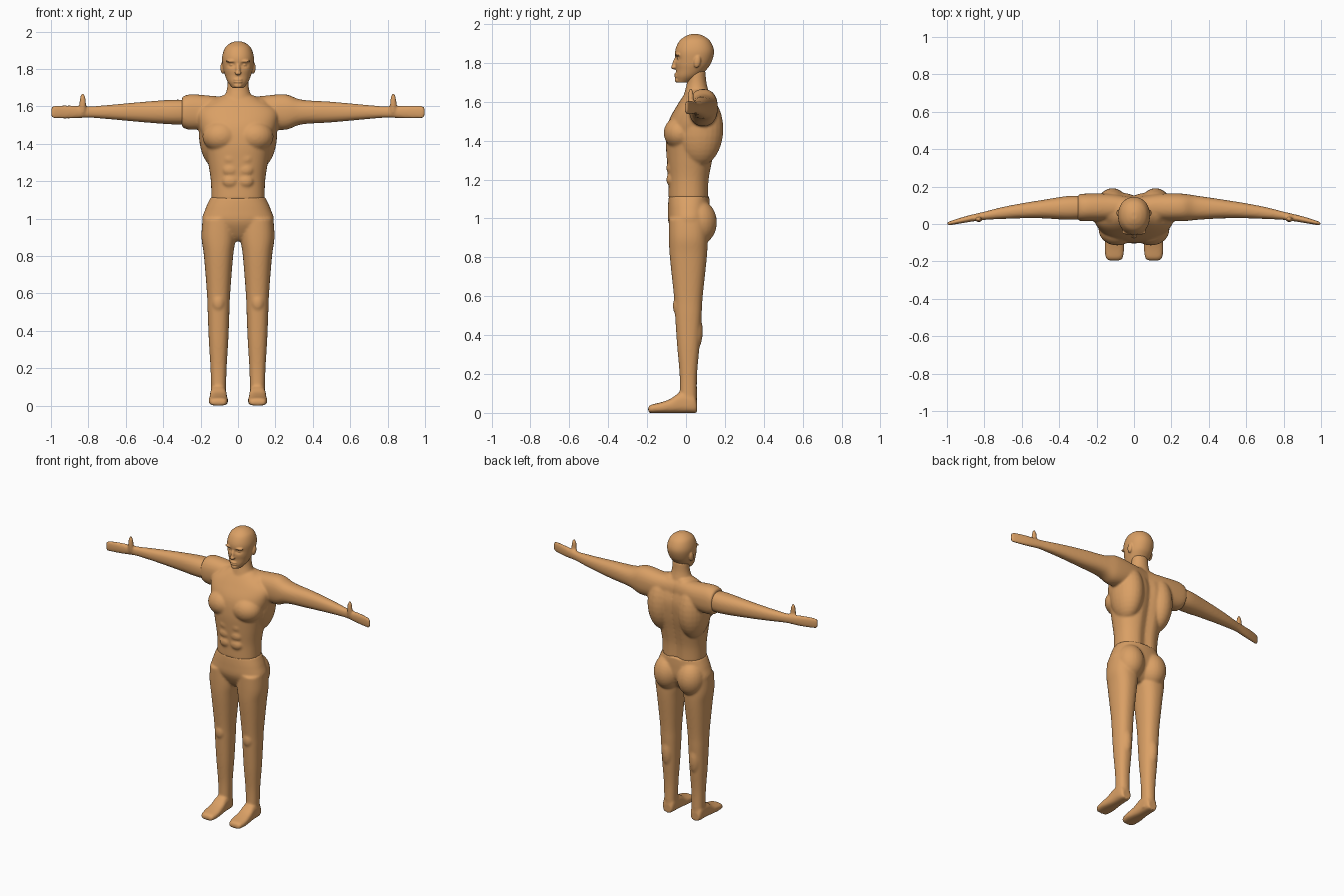
import bpy, bmesh, math
from mathutils import Matrix, Vector

cube = bpy.data.objects.get("Cube")
if cube:
    bpy.data.objects.remove(cube)

skin = bpy.data.materials.new("tan skin")
skin.use_nodes = True
COLOUR = (0.7, 0.35, 0.13, 1)
skin.diffuse_color = COLOUR
skin.node_tree.nodes["Principled BSDF"].inputs["Base Color"].default_value = COLOUR


def spline(rows, steps=6):
    """Catmull-Rom interpolation between section rows."""
    out = []
    last = len(rows) - 1
    for i in range(last):
        near = rows[max(i - 1, 0)], rows[i], rows[i + 1], rows[min(i + 2, last)]
        for s in range(steps):
            t = s / steps
            out.append([b + t * (c - a) / 2 + t * t * (2 * a - 5 * b + 4 * c - d) / 2
                        + t ** 3 * (3 * b - a - 3 * c + d) / 2
                        for a, b, c, d in zip(*near)])
    return out + [rows[-1]]


def rounded(value, power):
    return math.copysign(abs(value) ** (2 / power), value)


def loft(bm, axis, rows, centre, side=1, power=2.3, sculpt=None, sides=48):
    """Skin sections (position, radius, radius) along an axis.

    centre(position, last radius) gives the middle of each section,
    sculpt(point) presses hollows, and side -1 mirrors the part in x.
    """
    rings = []
    for pos, ra, rb in spline(rows):
        ca, cb = centre(pos, rb)
        ring = []
        for k in range(sides):
            angle = math.tau * k / sides
            a = ca + ra * rounded(math.cos(angle), power)
            b = cb + rb * rounded(math.sin(angle), power)
            co = Vector({"x": (pos, a, b), "y": (a, pos, b), "z": (a, b, pos)}[axis])
            if sculpt:
                sculpt(co)
            co.x *= side
            ring.append(bm.verts.new(co))
        rings.append(ring)
    for low, high in zip(rings, rings[1:]):
        for k in range(sides):
            j = (k + 1) % sides
            bm.faces.new((low[k], low[j], high[j], high[k]))
    bm.faces.new(rings[0][::-1])
    bm.faces.new(rings[-1])


def blob(bm, centre, radii, tilt=0):
    matrix = (Matrix.Translation(centre) @ Matrix.Rotation(tilt, 4, "X")
              @ Matrix.Diagonal((*radii, 1)))
    bmesh.ops.create_uvsphere(bm, u_segments=24, v_segments=16, radius=1, matrix=matrix)


def pair(bm, centre, radii, tilt=0):
    x, y, z = centre
    for side in (-1, 1):
        blob(bm, (side * x, y, z), radii, tilt)


def finish(bm, name, voxel, smooth):
    """Fuse the overlapping volumes into one smooth skin."""
    bmesh.ops.recalc_face_normals(bm, faces=bm.faces[:])
    mesh = bpy.data.meshes.new(name)
    bm.to_mesh(mesh)
    bm.free()
    mesh.materials.append(skin)
    part = bpy.data.objects.new(name, mesh)
    bpy.context.collection.objects.link(part)
    fuse = part.modifiers.new("fuse", "REMESH")
    fuse.mode = "VOXEL"
    fuse.voxel_size = voxel
    fuse.use_smooth_shade = True
    soften = part.modifiers.new("soften", "SMOOTH")
    soften.factor = 0.5
    soften.iterations = smooth


# centre lines of the body parts
def torso_line(z, r):
    return 0, 0.015 + 0.05 * ((z - 1.1) / 0.55) ** 2


def arm_line(x, r):
    return 0.09 * (1 - x ** 3), 1.57


def head_line(z, r):
    return 0, 0.045 - 0.06 * ((1.95 - z) / 0.25) ** 4


def neck_line(z, r):
    return 0, 0.055


def hip_line(z, r):
    return 0, 0.015


def leg_line(z, r):
    return 0.104, 0.012


def foot_line(y, r):
    return 0.105, r


# hollows pressed into the surface
def spine_groove(co):
    if co.y > 0.03:
        co.y -= 0.02 * math.exp(-(co.x / 0.035) ** 2)


def eye_sockets(co):
    if co.y < 0.02:
        d = ((abs(co.x) - 0.034) / 0.02) ** 2 + ((co.z - 1.822) / 0.012) ** 2
        co.y += 0.014 * math.exp(-d)


SHOULDER = [(0, 0.05, 0.08), (0.12, 0.07, 0.085), (0.25, 0.074, 0.095)]
ARM = [(0.34, 0.064, 0.066), (0.5, 0.048, 0.055), (0.7, 0.032, 0.037), (0.8, 0.022, 0.03),
       (0.9, 0.017, 0.035), (0.98, 0.011, 0.034), (1, 0.006, 0.024)]
THUMB = (0.83, 0.025, 1.61), (0.018, 0.016, 0.062)

# torso, with the left arm fused on and a short right shoulder
bm = bmesh.new()
loft(bm, "z", [(1.1, 0.143, 0.105), (1.2, 0.145, 0.107), (1.3, 0.16, 0.12), (1.4, 0.18, 0.133),
               (1.5, 0.21, 0.13), (1.58, 0.21, 0.1), (1.64, 0.12, 0.07), (1.66, 0.08, 0.05)],
     torso_line, sculpt=spine_groove)
loft(bm, "z", [(1.6, 0.085, 0.075), (1.65, 0.072, 0.062), (1.7, 0.058, 0.05), (1.76, 0.055, 0.045)],
     neck_line, power=2)
pair(bm, (0.115, 0.07, 1.46), (0.095, 0.122, 0.19))   # shoulder blades
pair(bm, (0.09, -0.03, 1.44), (0.1, 0.085, 0.085))    # chest muscles
for z in (1.32, 1.26, 1.2):
    pair(bm, (0.04, -0.078, z), (0.042, 0.023, 0.034))  # stomach muscles
loft(bm, "x", SHOULDER + ARM, arm_line)
blob(bm, *THUMB)
loft(bm, "x", SHOULDER + [(0.3, 0.07, 0.08)], arm_line, side=-1)
finish(bm, "torso_and_left_arm", 0.007, 7)

# right arm, set into the shoulder opening
bm = bmesh.new()
loft(bm, "x", [(0.22, 0.055, 0.062)] + ARM, arm_line, side=-1)
(thumb_x, thumb_y, thumb_z), thumb_size = THUMB
blob(bm, (-thumb_x, thumb_y, thumb_z), thumb_size)
finish(bm, "right_arm", 0.007, 5)

# hips, legs and feet
bm = bmesh.new()
loft(bm, "z", [(1.115, 0.146, 0.104), (1.05, 0.175, 0.108), (0.98, 0.19, 0.105),
               (0.91, 0.12, 0.07), (0.88, 0.05, 0.04)], hip_line)
for side in (-1, 1):
    loft(bm, "z", [(1, 0.085, 0.1), (0.9, 0.091, 0.1), (0.8, 0.078, 0.095), (0.6, 0.062, 0.074),
                   (0.5, 0.058, 0.068), (0.35, 0.052, 0.058), (0.2, 0.043, 0.045),
                   (0.08, 0.04, 0.044), (0.02, 0.042, 0.042)], leg_line, side)
    loft(bm, "y", [(0.056, 0.03, 0.03), (0.035, 0.041, 0.05), (-0.03, 0.044, 0.052),
                   (-0.08, 0.048, 0.036), (-0.13, 0.052, 0.027), (-0.18, 0.046, 0.021),
                   (-0.195, 0.032, 0.014)], foot_line, side, power=2.8)
pair(bm, (0.088, 0.065, 0.98), (0.09, 0.094, 0.115))  # buttocks
pair(bm, (0.104, 0.04, 0.42), (0.042, 0.046, 0.11))   # calves
pair(bm, (0.105, -0.04, 0.55), (0.035, 0.028, 0.05))  # knees
finish(bm, "hips_and_legs", 0.007, 7)

# head with face and ears
bm = bmesh.new()
loft(bm, "z", [(1.698, 0.028, 0.028), (1.73, 0.054, 0.06), (1.765, 0.069, 0.078),
               (1.8, 0.079, 0.092), (1.86, 0.085, 0.1), (1.91, 0.071, 0.081),
               (1.936, 0.045, 0.05), (1.948, 0.016, 0.02)],
     head_line, power=2.15, sculpt=eye_sockets, sides=64)
blob(bm, (0, -0.056, 1.8), (0.012, 0.013, 0.036), -0.3)    # nose bridge
blob(bm, (0, -0.063, 1.778), (0.017, 0.014, 0.011))        # nose tip
pair(bm, (0.032, -0.043, 1.842), (0.034, 0.014, 0.008))    # brows
pair(bm, (0.033, -0.034, 1.822), (0.014, 0.012, 0.008))    # eyes
for z in (1.743, 1.731):
    blob(bm, (0, -0.049, z), (0.024, 0.012, 0.006))        # lips
blob(bm, (0, -0.044, 1.711), (0.022, 0.014, 0.013))        # chin
pair(bm, (0.081, 0.058, 1.807), (0.013, 0.018, 0.033), -0.15)  # ears
finish(bm, "head", 0.0045, 3)
